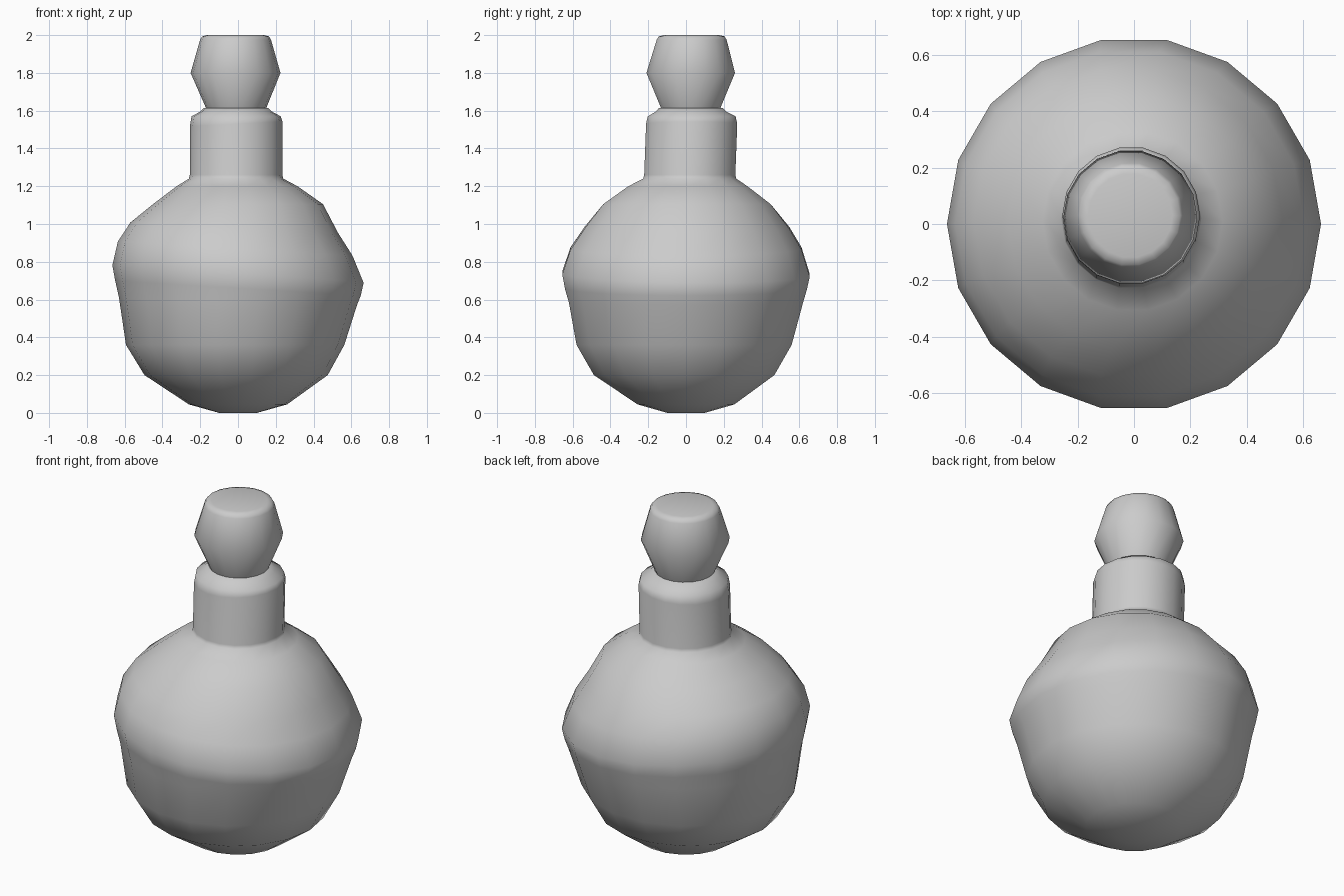
import bpy, bmesh
from math import sin, cos, pi, radians


def lathe(name, rings, sides=18, sharp=60):
    """Loft rings of (z, radius, centre x, centre y, tilt x, tilt y), capped at both ends."""
    bm = bmesh.new()
    loops = []
    for z, r, cx, cy, tx, ty in rings:
        loop = []
        for i in range(sides):
            a = 2 * pi * i / sides
            dx, dy = r * cos(a), r * sin(a)
            loop.append(bm.verts.new((cx + dx, cy + dy, z + tx * dx + ty * dy)))
        loops.append(loop)
    for lo, hi in zip(loops, loops[1:]):
        for i in range(sides):
            j = (i + 1) % sides
            bm.faces.new((lo[i], lo[j], hi[j], hi[i]))
    bm.faces.new(loops[0][::-1])
    bm.faces.new(loops[-1])
    me = bpy.data.meshes.new(name)
    bm.to_mesh(me)
    bm.free()
    ob = bpy.data.objects.new(name, me)
    bpy.context.collection.objects.link(ob)
    bpy.ops.object.select_all(action='DESELECT')
    ob.select_set(True)
    bpy.context.view_layer.objects.active = ob
    bpy.ops.object.shade_smooth_by_angle(angle=radians(sharp))
    return ob


# Round flask body with a slightly tilted belly ridge, and neck with bevelled lip
lathe("flask", [
    (0.00, 0.10, 0, 0, 0, 0),
    (0.045, 0.26, 0, 0, 0, 0),
    (0.20, 0.485, -0.01, -0.01, 0, 0),
    (0.36, 0.578, -0.015, -0.01, 0, 0),
    (0.59, 0.63, 0, 0, -0.03, 0.0),
    (0.66, 0.65, 0, 0, -0.06, 0.0),
    (0.735, 0.665, 0, 0, -0.07, -0.01),
    (0.87, 0.621, -0.015, 0, -0.06, 0),
    (0.98, 0.55, -0.02, 0.005, -0.05, 0),
    (1.105, 0.45, 0, 0.005, 0, 0),
    (1.20, 0.32, -0.005, 0.01, 0, 0),
    (1.24, 0.25, -0.01, 0.02, 0, 0),
    (1.26, 0.245, -0.01, 0.02, 0, 0),
    (1.53, 0.245, -0.01, 0.03, 0.05, 0),
    (1.57, 0.236, -0.01, 0.03, 0, 0),
    (1.595, 0.19, -0.01, 0.027, 0, 0),
    (1.615, 0.17, -0.01, 0.025, 0, 0),
])

# Faceted-profile stopper
lathe("stopper", [
    (1.58, 0.15, -0.01, 0.025, 0, 0),
    (1.62, 0.162, -0.01, 0.025, 0, 0),
    (1.80, 0.238, -0.013, 0.025, 0, 0),
    (1.975, 0.188, -0.013, 0.03, 0, 0),
    (1.993, 0.177, -0.013, 0.03, 0, 0),
    (2.00, 0.15, -0.013, 0.03, 0, 0),
])
